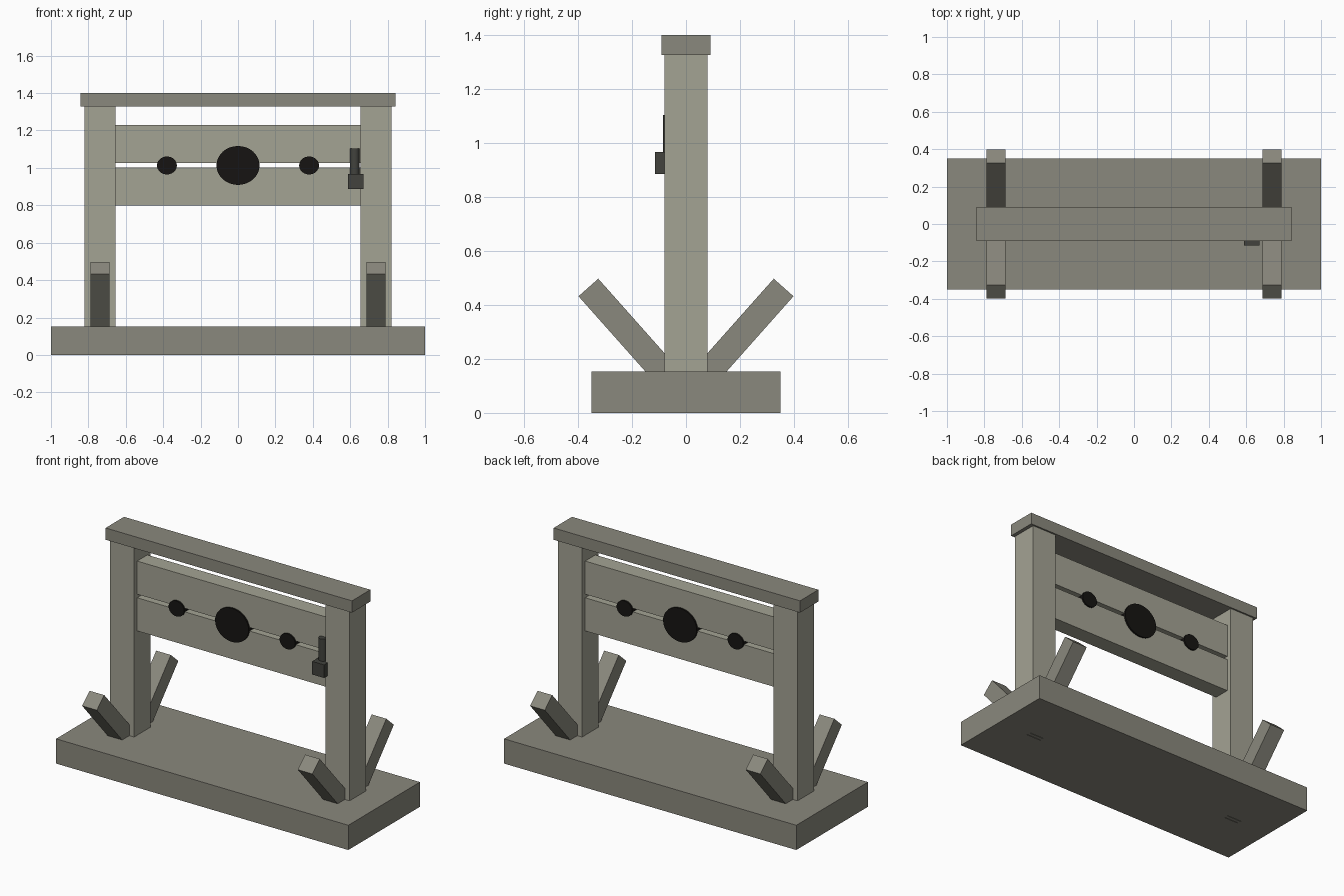
import bpy
from mathutils import Matrix

if "Cube" in bpy.data.objects:
    bpy.data.objects.remove(bpy.data.objects["Cube"])


def material(name, r, g, b):
    mat = bpy.data.materials.new(name)
    mat.diffuse_color = (r, g, b, 1)
    mat.use_nodes = True
    mat.node_tree.nodes["Principled BSDF"].inputs["Base Color"].default_value = mat.diffuse_color
    return mat


wood = material("weathered_wood", 0.372, 0.366, 0.296)
dark_wood = material("dark_wood", 0.255, 0.248, 0.205)
hole = material("dark_hole", 0.008, 0.007, 0.006)
iron = material("iron", 0.054, 0.055, 0.047)


def box(name, lo, hi, mat, rot_x=0):
    """Box between two corners, optionally turned about its centre."""
    bpy.ops.mesh.primitive_cube_add(size=1)
    ob = bpy.context.object
    ob.name = name
    size = [h - l for l, h in zip(lo, hi)]
    ob.data.transform(Matrix.Diagonal((*size, 1)))
    ob.location = [(l + h) / 2 for l, h in zip(lo, hi)]
    ob.rotation_euler.x = rot_x
    ob.data.materials.append(mat)
    return ob


def cylinder(name, loc, rx, ry, depth, mat, along_y=False, sides=32):
    """Elliptical cylinder along z, or along y."""
    bpy.ops.mesh.primitive_cylinder_add(vertices=sides, radius=1, depth=depth)
    ob = bpy.context.object
    ob.name = name
    ob.data.transform(Matrix.Diagonal((rx, ry, 1, 1)))
    if along_y:
        ob.data.transform(Matrix.Rotation(1.5707963, 4, 'X'))
    ob.location = loc
    ob.data.materials.append(mat)
    bpy.ops.object.shade_smooth_by_angle()
    return ob


# Platform and top beam
box("base_platform", (-1, -0.35, 0), (1, 0.35, 0.153), dark_wood)
box("top_beam", (-0.843, -0.09, 1.327), (0.843, 0.09, 1.40), dark_wood)

# Posts, each with a front and a back brace
for side, s in (("left", -1), ("right", 1)):
    cx = s * 0.7375
    box(side + "_post", (cx - 0.0825, -0.08, 0.15), (cx + 0.0825, 0.08, 1.33), wood)
    for end, f in (("front", -1), ("back", 1)):
        cy, cz = f * 0.169, 0.248
        box(f"{side}_{end}_brace", (cx - 0.05, cy - 0.049, cz - 0.29),
            (cx + 0.05, cy + 0.049, cz + 0.29), dark_wood, -f * 0.727)

# Upper and lower boards with a narrow gap
box("lower_board", (-0.657, -0.05, 0.798), (0.657, 0.05, 1.003), wood)
box("upper_board", (-0.657, -0.05, 1.025), (0.657, 0.05, 1.23), wood)

# Dark neck and wrist openings
cylinder("neck_hole", (0, 0, 1.013), 0.115, 0.104, 0.12, hole, True)
for side, s in (("left", -1), ("right", 1)):
    cylinder(side + "_wrist_hole", (s * 0.38, 0, 1.013), 0.053, 0.048, 0.12, hole, True)

# Lock and its pin
box("lock_body", (0.588, -0.115, 0.886), (0.67, -0.045, 0.967), iron)
cylinder("lock_pin", (0.624, -0.06, 1.014), 0.025, 0.025, 0.18, iron, sides=16)
